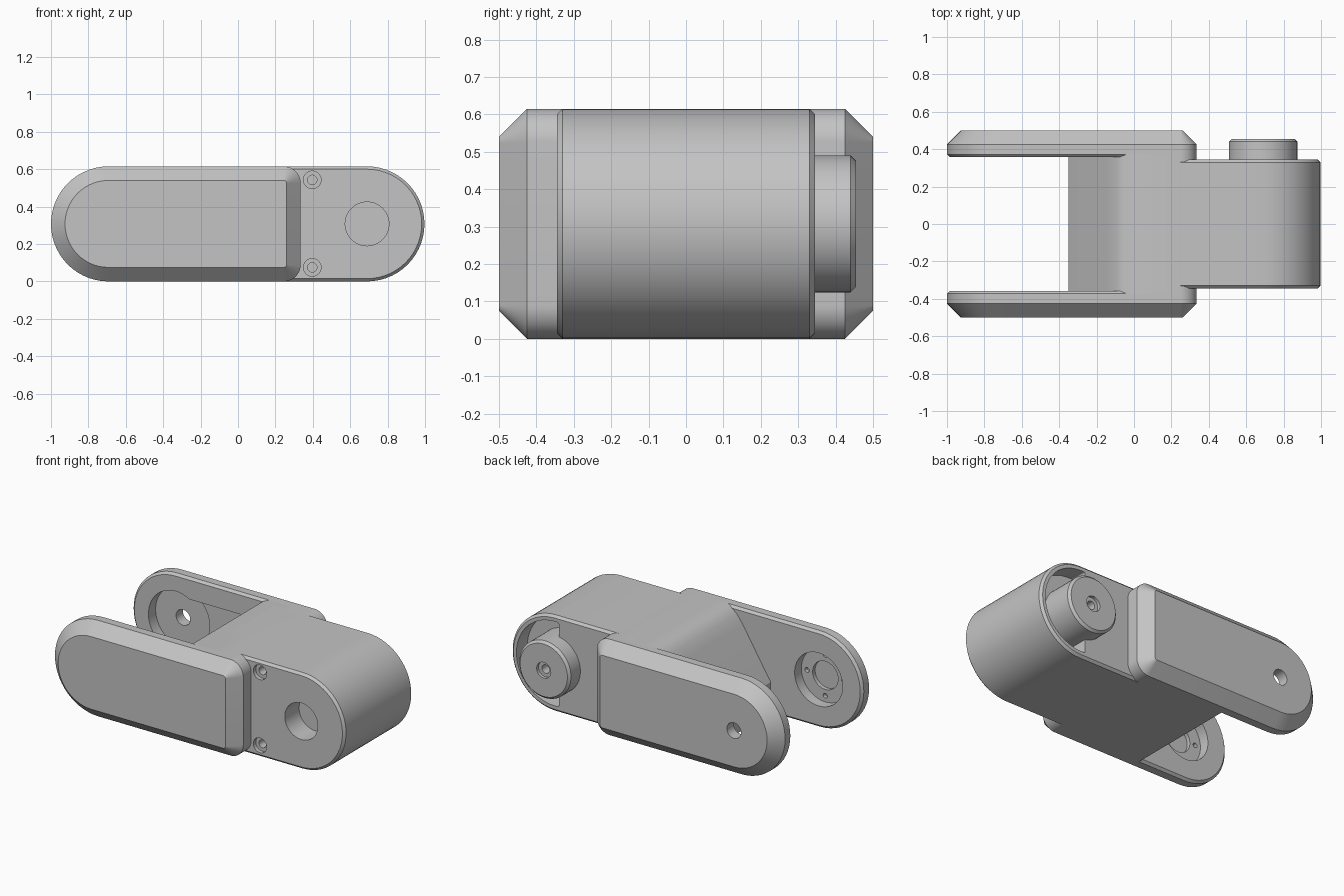
import bpy, bmesh, math

cube = bpy.data.objects.get("Cube")
if cube:
    bpy.data.objects.remove(cube, do_unlink=True)

grey = bpy.data.materials.new("light_grey")
grey.use_nodes = True
COLOR = (0.55, 0.55, 0.55, 1)
grey.diffuse_color = COLOR
grey.node_tree.nodes["Principled BSDF"].inputs["Base Color"].default_value = COLOR

H = 0.615          # overall height
MID = H / 2        # height of both pivots
PIVOT = 0.69       # pivot distance from the centre


def outline(x0, x1, h, r_left, r_right, inset=0, zc=MID, steps=14):
    """Rounded rectangle in the XZ plane, with its own left and right radii."""
    pts = []
    corners = [(1, 1, r_right), (-1, 1, r_left), (-1, -1, r_left), (1, -1, r_right)]
    for i, (sx, sz, r) in enumerate(corners):
        cx = x1 - r if sx > 0 else x0 + r
        cz = zc + sz * (h / 2 - r)
        for k in range(steps + 1):
            a = (i + k / steps) * math.pi / 2
            pts.append((cx + (r - inset) * math.cos(a), cz + (r - inset) * math.sin(a)))
    return pts


def circle(x, z, r):
    return outline(x - r, x + r, 2 * r, r, r, zc=z)


def loft(name, sections):
    """Solid through (XZ outline, y) sections."""
    bm = bmesh.new()
    rings = [[bm.verts.new((x, y, z)) for x, z in pts] for pts, y in sections]
    n = len(rings[0])
    for a, b in zip(rings, rings[1:]):
        for i in range(n):
            j = (i + 1) % n
            bm.faces.new((a[i], a[j], b[j], b[i]))
    bm.faces.new(rings[0])
    bm.faces.new(rings[-1])
    bmesh.ops.remove_doubles(bm, verts=bm.verts, dist=1e-5)
    bmesh.ops.recalc_face_normals(bm, faces=bm.faces)
    mesh = bpy.data.meshes.new(name)
    bm.to_mesh(mesh)
    bm.free()
    mesh.materials.append(grey)
    obj = bpy.data.objects.new(name, mesh)
    bpy.context.collection.objects.link(obj)
    return obj


def activate(obj):
    bpy.ops.object.select_all(action='DESELECT')
    obj.select_set(True)
    bpy.context.view_layer.objects.active = obj


def cut(obj, pts, y0, y1):
    """Remove a straight pocket from the part."""
    cutter = loft("cutter", [(pts, y0), (pts, y1)])
    cutter.hide_render = True
    activate(obj)
    mod = obj.modifiers.new("pocket", 'BOOLEAN')
    mod.operation = 'DIFFERENCE'
    mod.solver = 'EXACT'
    mod.object = cutter
    bpy.ops.object.modifier_apply(modifier=mod.name)
    bpy.data.objects.remove(cutter, do_unlink=True)


def finish(obj):
    activate(obj)
    bpy.ops.object.shade_smooth_by_angle(angle=math.radians(25))


# Fork cheeks, with a broad outer chamfer and a fine inner one
def cheek(name, side):
    def ring(inset):
        return outline(-1, 0.335, H, MID, 0.09, inset)
    return loft(name, [(ring(d), side * y) for d, y in
                       ((0.015, 0.357), (0, 0.372), (0, 0.425), (0.075, 0.5))])


front_cheek = cheek("front_cheek", -1)
back_cheek = cheek("back_cheek", 1)

# Bearing seat inside the front cheek
cut(front_cheek, circle(-PIVOT, MID, 0.17), -0.425, -0.3)
cut(front_cheek, circle(-PIVOT, MID, 0.09), -0.45, -0.4)
for k in range(4):
    a = math.pi * k / 2
    cut(front_cheek, circle(-PIVOT + 0.13 * math.cos(a), MID + 0.13 * math.sin(a), 0.015),
        -0.45, -0.4)

# Horn seat, cable channel and through hole in the back cheek
cut(back_cheek, circle(-PIVOT, MID, 0.195), 0.3, 0.43)
cut(back_cheek, outline(-PIVOT, -0.02, 0.34, 0.01, 0.01), 0.3, 0.42)
cut(back_cheek, circle(-PIVOT, MID, 0.05), 0.4, 0.6)

# Sloped web and the pad that ties the cheeks to the link
slope = [(-0.35, 0), (0.2, 0), (0.2, H), (-0.04, H), (-0.075, 0.602),
         (-0.11, 0.573), (-0.15, 0.52), (-0.35, 0.2)]
sloped_web = loft("sloped_web", [(slope, -0.372), (slope, 0.372)])
pad = outline(0, 0.335, H, 0.02, 0.09)
joint_pad = loft("joint_pad", [(pad, -0.4), (pad, 0.4)])


# Link housing with the rounded end
def housing(inset):
    return outline(0, 0.997, H, 0.03, MID, inset)


link_housing = loft("link_housing", [(housing(0.015), -0.345), (housing(0), -0.33),
                                     (housing(0), 0.33), (housing(0.015), 0.345)])
cut(link_housing, outline(0.66, PIVOT + 0.27, 0.54, 0.01, 0.27), 0.235, 0.4)
cut(link_housing, circle(PIVOT, MID, 0.117), -0.4, -0.2)
for z in (0.075, 0.543):
    cut(link_housing, circle(0.397, z, 0.047), -0.4, -0.32)
    cut(link_housing, circle(0.397, z, 0.025), -0.4, -0.25)

# Output disc standing out of the back
output_disc = loft("output_disc", [(circle(PIVOT, MID, r), y) for r, y in
                                   ((0.183, 0.23), (0.183, 0.44), (0.168, 0.455))])
cut(output_disc, circle(PIVOT, MID, 0.05), 0.435, 0.5)
cut(output_disc, circle(PIVOT, MID, 0.027), 0.37, 0.5)

for part in (front_cheek, back_cheek, sloped_web, joint_pad, link_housing, output_disc):
    finish(part)
